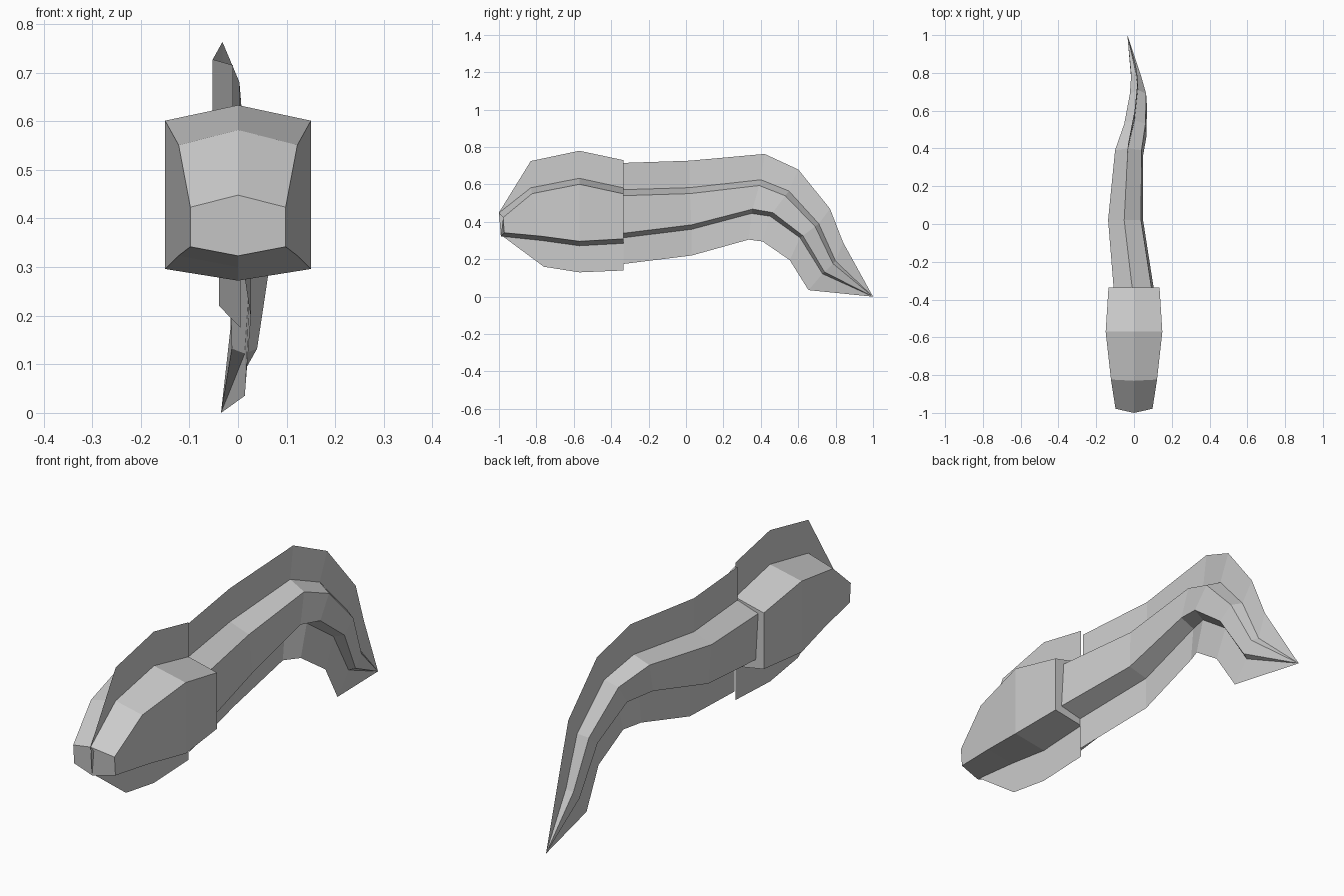
import bpy
import bmesh
from mathutils import Vector

cube = bpy.data.objects.get("Cube")
if cube:
    bpy.data.objects.remove(cube, do_unlink=True)

grey = bpy.data.materials.new("plain grey")
grey.use_nodes = True
colour = (0.6, 0.6, 0.6, 1)
grey.diffuse_color = colour
grey.node_tree.nodes["Principled BSDF"].inputs["Base Color"].default_value = colour


def loft(name, sections, closed):
    """Skin a row of sections; closed sections make a capped solid, open ones a sheet."""
    bm = bmesh.new()
    rows = [[bm.verts.new(point) for point in section] for section in sections]
    count = len(rows[0])
    for row, following in zip(rows, rows[1:]):
        for i in range(count if closed else count - 1):
            j = (i + 1) % count
            bm.faces.new((row[i], row[j], following[j], following[i]))
    if closed:
        bm.faces.new(rows[0])
        bm.faces.new(rows[-1])
    bmesh.ops.remove_doubles(bm, verts=bm.verts, dist=0.0005)
    bmesh.ops.recalc_face_normals(bm, faces=bm.faces)
    mesh = bpy.data.meshes.new(name)
    bm.to_mesh(mesh)
    bm.free()
    mesh.materials.append(grey)
    part = bpy.data.objects.new(name, mesh)
    bpy.context.collection.objects.link(part)
    return part


def hexagon(x, half_width, lean, ridge, keel, bevel, bow):
    """Six-sided section with a peaked top and bottom; bow pulls its corners back."""
    top = Vector((x, *ridge))
    bottom = Vector((x + lean, *keel))
    down = bottom - top
    step = down * min(bevel / max(down.length, 0.001), 0.2)
    side = Vector((half_width, 0, 0))
    back = Vector((0, bow, 0))
    high, low = top + step + back, bottom - step * 0.75 + back
    return [top, high + side, low + side, bottom, low - side, high - side]


def fin_line(x, lean, upper, ridge, keel, lower):
    """Points of the thin fin, running through the body from its top to its lower edge."""
    return [Vector((x, *upper)), Vector((x, *ridge)),
            Vector((x + lean, *keel)), Vector((x + lean, *lower))]


def build(body_name, fin_name, stations, lean_ratio, nose_bow):
    solid, sheet = [], []
    for index, (x, width, upper, ridge, keel, lower) in enumerate(stations):
        lean = width * lean_ratio
        bow = nose_bow if index == 0 else 0
        solid.append(hexagon(x, width, lean, ridge, keel, 0.032, bow))
        sheet.append(fin_line(x, lean, upper, ridge, keel, lower))
    loft(body_name, solid, True)
    loft(fin_name, sheet, False)


# Stations: centre x, half width, then (y, z) of fin top, ridge, keel, fin bottom
head = [
    (0, .098, (-1, .45), (-1, .448), (-.99, .323), (-.98, .323)),
    (0, .122, (-.83, .725), (-.83, .582), (-.77, .3), (-.76, .16)),
    (0, .15, (-.57, .78), (-.57, .633), (-.57, .272), (-.57, .13)),
    (0, .135, (-.335, .73), (-.335, .582), (-.335, .285), (-.335, .14)),
]
tail = [
    (-.01, .1, (-.335, .715), (-.335, .572), (-.335, .315), (-.335, .175)),
    (-.052, .087, (.02, .727), (.02, .583), (.03, .36), (.03, .22)),
    (-.032, .07, (.42, .763), (.4, .625), (.35, .445), (.335, .305)),
    (.003, .056, (.6, .68), (.55, .565), (.45, .43), (.41, .295)),
    (.02, .043, (.77, .47), (.71, .39), (.61, .315), (.555, .195)),
    (.01, .026, (.84, .29), (.8, .19), (.73, .122), (.655, .035)),
    (-.035, 0, (1, 0), (1, 0), (1, 0), (1, 0)),
]

# Head and tail, each with its fin
build("head", "head_fin", head, 0, 0.02)
build("tail", "tail_fin", tail, 0.15, 0)
